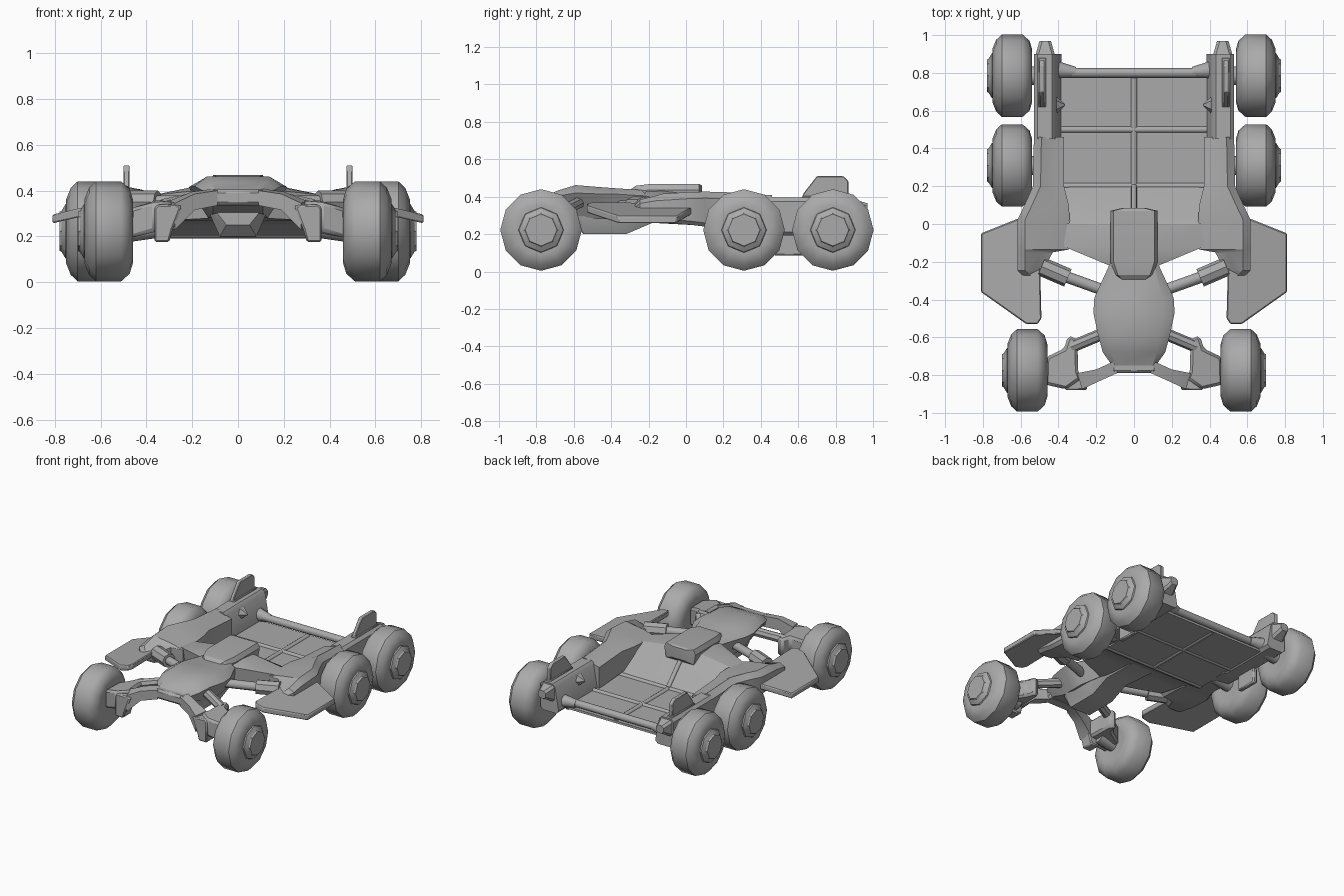
import bpy, bmesh, math
from mathutils import Vector

cube = bpy.data.objects.get("Cube")
if cube:
    bpy.data.objects.remove(cube, do_unlink=True)

GREY = (0.4, 0.4, 0.4, 1)
grey = bpy.data.materials.new("plain grey")
grey.use_nodes = True
grey.diffuse_color = GREY
grey.node_tree.nodes["Principled BSDF"].inputs["Base Color"].default_value = GREY


def build(name, bm, mirror=False, bevel=0, angle=35):
    """Turn a bmesh into a finished, optionally mirrored object."""
    bmesh.ops.recalc_face_normals(bm, faces=bm.faces)
    mesh = bpy.data.meshes.new(name)
    bm.to_mesh(mesh)
    bm.free()
    mesh.materials.append(grey)
    ob = bpy.data.objects.new(name, mesh)
    bpy.context.collection.objects.link(ob)
    bpy.ops.object.select_all(action='DESELECT')
    ob.select_set(True)
    bpy.context.view_layer.objects.active = ob
    bpy.ops.object.shade_smooth_by_angle(angle=math.radians(angle))
    if bevel:
        mod = ob.modifiers.new("chamfer", 'BEVEL')
        mod.width, mod.segments = bevel, 1
    if mirror:
        ob.modifiers.new("mirror", 'MIRROR').use_mirror_merge = False
    return ob


def loft(name, rings, **kw):
    """Skin a list of equal-length rings and cap both ends."""
    bm = bmesh.new()
    rows = [[bm.verts.new(p) for p in ring] for ring in rings]
    n = len(rows[0])
    for a, b in zip(rows, rows[1:]):
        for i in range(n):
            j = (i + 1) % n
            bm.faces.new((a[i], a[j], b[j], b[i]))
    bm.faces.new(rows[0])
    bm.faces.new(rows[-1])
    return build(name, bm, **kw)


def slab(name, outline, top, thick, **kw):
    """Plate with an xy outline; top gives the height at x, y."""
    up = [(x, y, top(x, y)) for x, y in outline]
    return loft(name, [[(x, y, z - thick) for x, y, z in up], up], **kw)


def box(name, lo, hi, **kw):
    outline = [(lo[0], lo[1]), (hi[0], lo[1]), (hi[0], hi[1]), (lo[0], hi[1])]
    return slab(name, outline, lambda x, y: hi[2], hi[2] - lo[2], **kw)


def tube(name, a, b, r1, r2=None, sides=10, **kw):
    a, b = Vector(a), Vector(b)
    q = (b - a).to_track_quat('Z', 'Y')
    ring = lambda c, r: [c + q @ Vector((r * math.cos(math.tau * i / sides),
                                         r * math.sin(math.tau * i / sides), 0)) for i in range(sides)]
    return loft(name, [ring(a, r1), ring(b, r1 if r2 is None else r2)], angle=40, **kw)


def section(y, x0, x1, z0, z1, c, lean=0):
    """Chamfered box section across y; lean moves the inner top edge outwards."""
    return [(x0 + c, y, z0), (x1 - c, y, z0), (x1, y, z0 + c), (x1, y, z1 - c),
            (x1 - c, y, z1), (x0 + c + lean, y, z1), (x0 + lean, y, z1 - c), (x0, y, z0 + c)]


def shoulder(y, x0, x1, z0, z1, k=1):
    """Shoulder section whose ridge lies near its outer edge."""
    return [(x0 + .02, y, z0), (x1 - .02, y, z0), (x1, y, z0 + .02), (x1, y, z1 - .035 * k),
            (x1 - .04, y, z1), (x0 + .08 * k, y, z1 - .022 * k), (x0, y, z1 - .045 * k), (x0, y, z0 + .02)]


def hull(y, wt, zt, ws, zs, wb, zb):
    """Symmetric six-sided section: top, shoulder and belly half-widths and heights."""
    return [(-wt, y, zt), (wt, y, zt), (ws, y, zs), (wb, y, zb), (-wb, y, zb), (-ws, y, zs)]


# Wheels: tyre and octagonal hub
def wheel(label, x, y):
    z = 0.222
    ring = lambda dx, r, n: [(x + dx, y + r * math.sin(math.tau * i / n),
                              z + r * math.cos(math.tau * i / n)) for i in range(n)]
    tyre = [(-.10, .11), (-.106, .14), (-.092, .185), (-.055, .218),
            (.055, .218), (.085, .19), (.105, .14), (.095, .10)]
    loft(label + "_tyre", [ring(dx, r, 12) for dx, r in tyre], mirror=True, angle=42)
    hub = [(.09, .125), (.108, .118), (.125, .09), (.134, .085)]
    loft(label + "_hub", [ring(dx, r, 8) for dx, r in hub], mirror=True, angle=25)
    tube(label + "_axle", (x - .22, y, z + .02), (x - .08, y, z), .05, mirror=True)


wheel("front_wheel", .565, -.775)
wheel("middle_wheel", .645, .31)
wheel("rear_wheel", .645, .785)

# Nose pod and its keel
loft("nose_pod", [hull(-.75, .10, .405, .115, .385, .09, .345),
                  hull(-.68, .12, .435, .165, .405, .11, .33),
                  hull(-.59, .135, .462, .19, .42, .11, .30),
                  hull(-.47, .15, .452, .215, .415, .13, .28),
                  hull(-.39, .15, .446, .21, .415, .13, .28),
                  hull(-.15, .09, .43, .10, .40, .09, .28)])
loft("keel", [hull(-.60, .09, .34, .09, .30, .05, .25),
              hull(-.55, .12, .34, .12, .29, .08, .20),
              hull(-.32, .12, .34, .12, .29, .08, .20),
              hull(-.18, .12, .34, .11, .31, .08, .26),
              hull(.10, .12, .30, .11, .27, .09, .245)])

# Raised hump behind the nose
loft("hump", [hull(-.30, .055, .435, .07, .415, .06, .38),
              hull(-.27, .085, .458, .10, .43, .09, .37),
              hull(-.20, .108, .467, .125, .435, .11, .36),
              hull(.07, .108, .467, .125, .435, .11, .36),
              hull(.085, .05, .46, .06, .43, .05, .38)], angle=25)

# Centre body sloping back down to the deck
loft("centre_body", [hull(-.22, .10, .43, .13, .405, .11, .28),
                     hull(-.12, .13, .43, .37, .38, .33, .268),
                     hull(.00, .13, .415, .37, .38, .35, .258),
                     hull(.08, .16, .345, .37, .335, .36, .25),
                     hull(.20, .30, .222, .38, .218, .38, .195)], angle=20)

# Load deck with frame tubes showing above and below
box("deck", (-.40, .18, .197), (.40, .81, .213))
for i, y in enumerate((.20, .50)):
    tube(f"deck_cross_tube_{i + 1}", (-.40, y, .208), (.40, y, .208), .018)
tube("deck_centre_tube", (0, .06, .365), (0, .20, .22), .015)
tube("deck_long_tube", (0, .20, .208), (0, .80, .208), .018)
tube("rear_cross_tube", (-.42, .80, .25), (.42, .80, .25), .026)
tube("rear_tube_flare", (.31, .805, .25), (.40, .815, .25), .027, .045, mirror=True)

# Shoulder pods over the middle wheels
loft("shoulder_pod", [shoulder(-.28, .53, .58, .30, .35, .3),
                      shoulder(-.245, .48, .617, .28, .385, .6),
                      shoulder(-.15, .43, .618, .265, .408, .8),
                      shoulder(-.135, .345, .618, .26, .415),
                      shoulder(.02, .34, .618, .25, .425),
                      shoulder(.10, .345, .58, .24, .427),
                      shoulder(.20, .37, .535, .21, .425),
                      shoulder(.46, .37, .53, .19, .408)], mirror=True, angle=30)

# Rear rails, undertrays and fins
loft("rear_rail", [section(y, .385, .53, .19, .395, .02, .03) for y in (.45, .90)], mirror=True)
loft("rail_tip", [section(.90, .42, .52, .27, .385, .015),
                  section(.97, .44, .50, .31, .365, .015)], mirror=True)
box("rail_undertray", (.49, .47, .085), (.525, .63, .20), mirror=True, bevel=.008)
fin = [(.61, .37), (.63, .42), (.70, .51), (.84, .51), (.868, .485), (.868, .37)]
loft("tail_fin", [[(x, y, z) for y, z in fin] for x in (.473, .50)], mirror=True, bevel=.004)
box("fin_base", (.465, .62, .38), (.508, .88, .403), mirror=True, bevel=.004)
tube("rail_spike", (.41, .63, .33), (.365, .63, .33), .045, .005, sides=6, mirror=True)

# Side wings, drooping outwards
wing = [(.50, -.10), (.61, .03), (.81, -.05), (.81, -.36), (.57, -.53), (.51, -.53), (.49, -.50)]
slab("side_wing", wing, lambda x, y: .295 + (.81 - x) * .235, .038, mirror=True, bevel=.006)

# Struts joining the nose to the shoulders
tube("strut", (.12, -.365, .35), (.40, -.265, .35), .03, mirror=True)
tube("strut_sleeve", (.35, -.285, .35), (.49, -.225, .35), .05, mirror=True, sides=8)

# Front suspension: centre bar, arms and knuckles
box("front_bar", (-.12, -.79, .335), (.12, -.70, .405), bevel=.015)
loft("lower_arm", [[(.09, -.79, .335), (.09, -.72, .335), (.09, -.72, .41), (.09, -.79, .40)],
                   [(.19, -.835, .315), (.20, -.77, .315), (.20, -.77, .395), (.19, -.835, .385)],
                   [(.275, -.875, .23), (.30, -.79, .23), (.30, -.79, .355), (.275, -.875, .345)]], mirror=True)
tube("upper_arm", (.14, -.57, .37), (.33, -.65, .33), .032, sides=8, mirror=True)
loft("knuckle_block", [[(.30, y, .175), (.365, y, .175), (.365, y, .325), (.35, y, .34),
                        (.245, y, .335), (.285, y, .23)] for y in (-.88, -.79)], mirror=True, bevel=.008)
knuckle = [(.30, -.62), (.32, -.595), (.35, -.595), (.37, -.66), (.465, -.705), (.47, -.85),
           (.36, -.875), (.28, -.82), (.295, -.78)]
slab("knuckle", knuckle, lambda x, y: .355 - max(0, x - .36) * .3, .13, mirror=True, bevel=.015)
